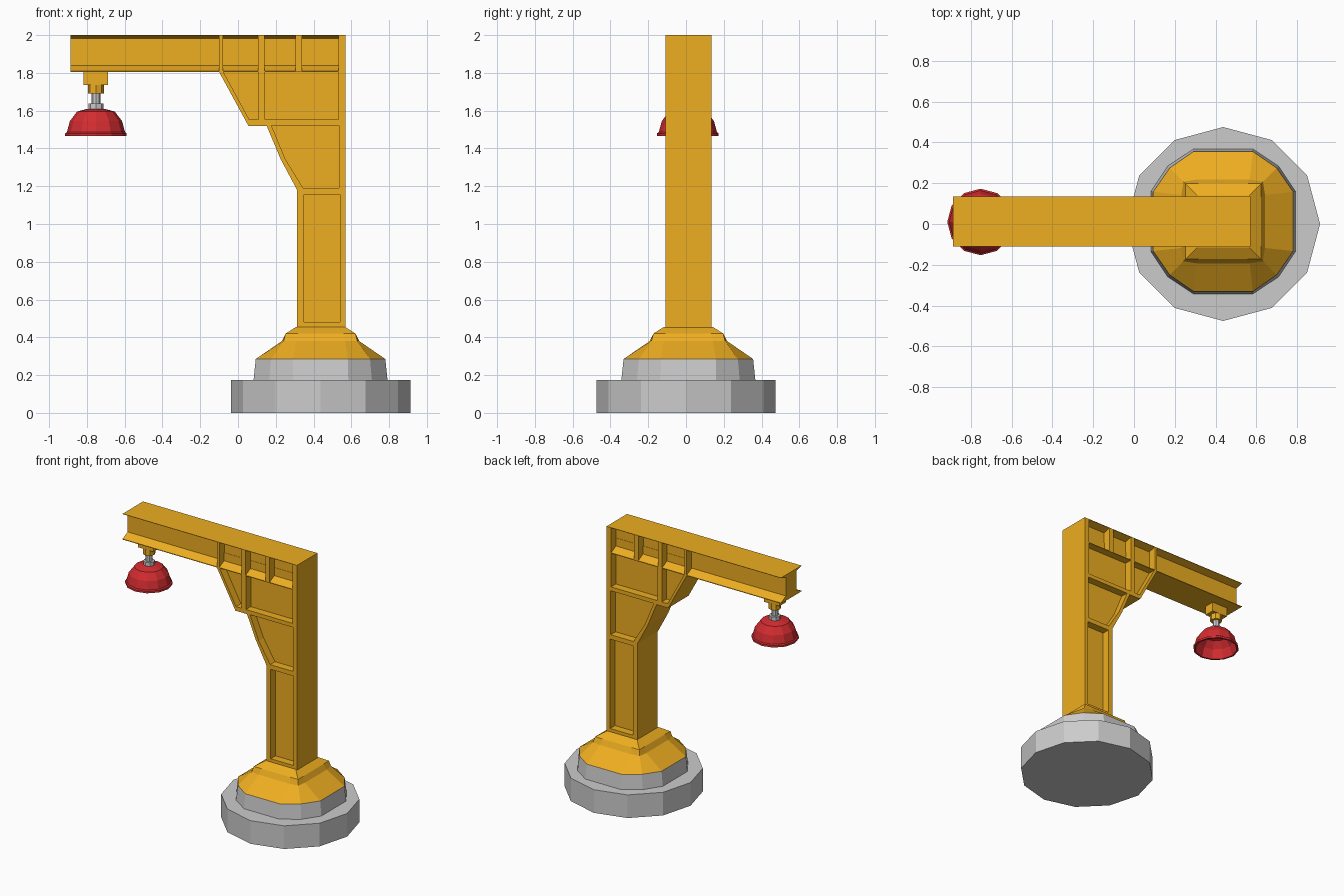
import bpy, bmesh, math

if "Cube" in bpy.data.objects:
    bpy.data.objects.remove(bpy.data.objects["Cube"])

YC = 0.0125          # centre plane of the crane
PX = 0.437           # centre of the pedestal
HX = -0.752          # centre of the hanging lamp


def material(name, col):
    m = bpy.data.materials.new(name)
    m.diffuse_color = (*col, 1)
    m.use_nodes = True
    m.node_tree.nodes["Principled BSDF"].inputs["Base Color"].default_value = m.diffuse_color
    return m


yellow = material("yellow_paint", (0.85, 0.42, 0.015))
red = material("red_paint", (0.65, 0.025, 0.03))


def finish(bm, name, mat=None):
    bmesh.ops.remove_doubles(bm, verts=bm.verts, dist=1e-5)
    bmesh.ops.recalc_face_normals(bm, faces=bm.faces)
    me = bpy.data.meshes.new(name)
    bm.to_mesh(me)
    bm.free()
    if mat:
        me.materials.clear()
        me.materials.append(mat)
    ob = bpy.data.objects.new(name, me)
    bpy.context.collection.objects.link(ob)
    return ob


def loft(name, rings, mat=None):
    """Skin a stack of equal-length point rings and cap both ends."""
    bm = bmesh.new()
    vs = [[bm.verts.new(p) for p in r] for r in rings]
    n = len(vs[0])
    for a, b in zip(vs, vs[1:]):
        for i in range(n):
            j = (i + 1) % n
            bm.faces.new((a[i], a[j], b[j], b[i]))
    bm.faces.new(vs[0])
    bm.faces.new(vs[-1])
    return finish(bm, name, mat)


def circle(cx, cy, r, z, n=12):
    return [(cx + r * math.cos(2 * math.pi * i / n),
             cy + r * math.sin(2 * math.pi * i / n), z) for i in range(n)]


def turned(name, cx, cy, profile, mat=None, n=12):
    return loft(name, [circle(cx, cy, r, z, n) for r, z in profile], mat)


def square_ring(h, a, c, z):
    """Twelve points: four flat sides with one corner point between each."""
    pts = []
    for k in range(4):
        co, si = round(math.cos(k * math.pi / 2)), round(math.sin(k * math.pi / 2))
        for x, y in ((h, -a), (h, a), (c, c)):
            pts.append((PX + x * co - y * si, YC + x * si + y * co, z))
    return pts


def box(name, x0, x1, y0, y1, z0, z1, mat=None):
    return loft(name, [[(x0, y0, z), (x1, y0, z), (x1, y1, z), (x0, y1, z)]
                       for z in (z0, z1)], mat)


def plate(name, outline, holes, half, mat):
    """Filled x-z outline with holes, thickened along y."""
    cu = bpy.data.curves.new(name + "_curve", 'CURVE')
    cu.dimensions = '2D'
    cu.fill_mode = 'BOTH'
    cu.extrude = half
    for poly in [outline] + holes:
        s = cu.splines.new('POLY')
        s.points.add(len(poly) - 1)
        for p, (x, z) in zip(s.points, poly):
            p.co = (x, z, 0, 1)
        s.use_cyclic_u = True
    tmp = bpy.data.objects.new(name + "_tmp", cu)
    bpy.context.collection.objects.link(tmp)
    dg = bpy.context.evaluated_depsgraph_get()
    me = bpy.data.meshes.new_from_object(tmp.evaluated_get(dg))
    bm = bmesh.new()
    bm.from_mesh(me)
    bpy.data.objects.remove(tmp)
    for v in bm.verts:
        x, z, y = v.co
        v.co = (x, YC - y, z)
    for f in bm.faces:
        f.smooth = False
    return finish(bm, name, mat)


def rect(x0, x1, z0, z1):
    return [(x0, z0), (x1, z0), (x1, z1), (x0, z1)]


# Ground slab and stepped grey foot
turned("base_slab", PX, 0, [(0.475, 0), (0.475, 0.175)])
loft("base_step", [square_ring(0.355, 0.147, 0.272, 0.17),
                   square_ring(0.343, 0.145, 0.262, 0.285)])

# Yellow pedestal, blending from twelve sides to square
loft("pedestal", [square_ring(0.343, 0.145, 0.262, 0.285),
                  square_ring(0.205, 0.13, 0.195, 0.38),
                  square_ring(0.185, 0.12, 0.185, 0.42),
                  square_ring(0.128, 0.08, 0.128, 0.456)], yellow)

# Column and bracket: full-depth frame with recessed panels
outline = [(0.57, 0.45), (0.57, 2.0), (-0.1, 2.0), (-0.1, 1.805), (0.055, 1.52),
           (0.152, 1.52), (0.225, 1.345), (0.313, 1.18), (0.313, 0.45)]
holes = [
    rect(0.35, 0.54, 0.48, 1.155),
    [(0.345, 1.19), (0.535, 1.19), (0.535, 1.522), (0.177, 1.522), (0.25, 1.345)],
    rect(0.143, 0.532, 1.552, 1.805),
    [(0.06, 1.552), (0.108, 1.552), (0.108, 1.805), (-0.077, 1.805)],
    rect(-0.08, 0.106, 1.81, 1.997),
    rect(0.14, 0.305, 1.81, 1.997),
    rect(0.34, 0.532, 1.81, 1.997),
]
plate("column_frame", outline, holes, 0.122, yellow)
web = [(0.55, 0.46), (0.55, 1.9), (-0.09, 1.9), (-0.09, 1.805), (0.06, 1.53),
       (0.16, 1.53), (0.235, 1.345), (0.325, 1.18), (0.325, 0.46)]
plate("column_web", web, [], 0.064, yellow)

# Overhead I-beam with tapered flanges
half = [(0.122, 1.805), (0.122, 1.81), (0.062, 1.84), (0.062, 1.982),
        (0.122, 1.997), (0.122, 2.0)]
section = half + [(-y, z) for y, z in reversed(half)]
loft("overhead_beam", [[(x, YC + y, z) for y, z in section] for x in (-0.888, 0.55)], yellow)

# Hanger blocks under the beam
box("hanger_block", HX - 0.065, HX + 0.065, YC - 0.04, YC + 0.04, 1.735, 1.806, yellow)
turned("hanger_socket", HX, YC, [(0.043, 1.69), (0.043, 1.737)], yellow, 8)

# Grey stem and nut
turned("lamp_stem", HX, YC, [(0.024, 1.62), (0.024, 1.692)], n=8)
turned("lamp_nut", HX, YC, [(0.04, 1.605), (0.04, 1.638)], n=8)

# Hollow red dome
turned("lamp_dome", HX, 0.01, [
    (0.03, 1.595), (0.09, 1.582), (0.13, 1.535), (0.15, 1.465), (0.163, 1.465),
    (0.163, 1.48), (0.154, 1.486), (0.138, 1.545), (0.1, 1.595), (0.045, 1.61)], red)
